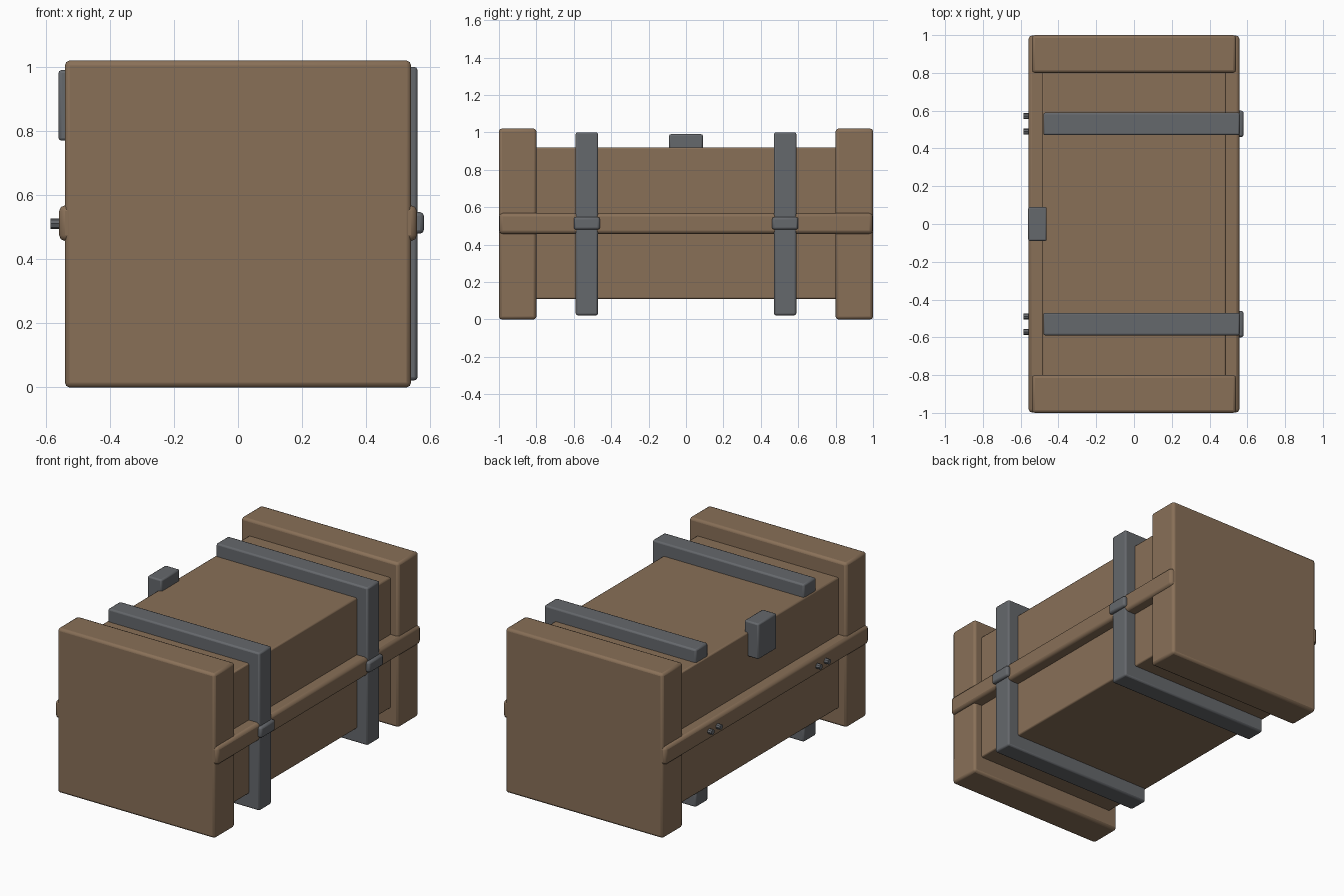
import bpy
import bmesh
import math

cube = bpy.data.objects.get("Cube")
if cube:
    bpy.data.objects.remove(cube, do_unlink=True)


def material(name, color):
    m = bpy.data.materials.new(name)
    m.use_nodes = True
    m.diffuse_color = color
    bsdf = next(n for n in m.node_tree.nodes if n.type == 'BSDF_PRINCIPLED')
    bsdf.inputs["Base Color"].default_value = color
    return m


WOOD = material("brown wood", (0.25, 0.162, 0.097, 1))
METAL = material("grey metal", (0.13, 0.138, 0.15, 1))


def extrude(name, profile, y0, y1, mat, bevel=0.012):
    """Extrude an x-z outline from y0 to y1 and round its edges."""
    bm = bmesh.new()
    face = bm.faces.new([bm.verts.new((x, y0, z)) for x, z in profile])
    new = bmesh.ops.extrude_face_region(bm, geom=[face])["geom"]
    verts = [v for v in new if isinstance(v, bmesh.types.BMVert)]
    bmesh.ops.translate(bm, verts=verts, vec=(0, y1 - y0, 0))
    bmesh.ops.recalc_face_normals(bm, faces=bm.faces)
    mesh = bpy.data.meshes.new(name)
    bm.to_mesh(mesh)
    bm.free()
    mesh.materials.append(mat)
    obj = bpy.data.objects.new(name, mesh)
    bpy.context.collection.objects.link(obj)
    mod = obj.modifiers.new("rounded edges", 'BEVEL')
    mod.width = bevel
    mod.segments = 2
    return obj


def box(name, x, y, z, mat, bevel=0.012):
    outline = [(x[0], z[0]), (x[1], z[0]), (x[1], z[1]), (x[0], z[1])]
    return extrude(name, outline, y[0], y[1], mat, bevel)


# Crate body
box("crate_body", (-0.487, 0.487), (-0.82, 0.82), (0.11, 0.92), WOOD, 0.008)

# Thick end blocks
for name, y in (("front", (-1, -0.8)), ("back", (0.8, 1))):
    box(name + "_end_block", (-0.54, 0.54), y, (0, 1.02), WOOD, 0.015)

# Seam rails along both sides
for name, s in (("left", 1), ("right", -1)):
    box(name + "_rail", sorted((s * 0.45, s * 0.558)), (-0.998, 0.998),
        (0.457, 0.568), WOOD, 0.018)

# Straps wrapping the top, the left side and the bottom, with clasps and pins
strap = [(-0.48, 0.022), (0.56, 0.022), (0.56, 1.0), (-0.48, 1.0),
         (-0.48, 0.9), (0.47, 0.9), (0.47, 0.13), (-0.48, 0.13)]
for name, y in (("front", -0.53), ("back", 0.53)):
    extrude(name + "_strap", strap, y - 0.06, y + 0.06, METAL, 0.01)
    box(name + "_clasp", (0.54, 0.58), (y - 0.07, y + 0.07),
        (0.48, 0.547), METAL, 0.012)
    for i, offset in enumerate((-0.041, 0.041)):
        bpy.ops.mesh.primitive_cylinder_add(
            vertices=8, radius=0.016, depth=0.05,
            location=(-0.56, y + offset, 0.511), rotation=(0, math.pi / 2, 0))
        pin = bpy.context.object
        pin.name = f"{name}_pin_{i + 1}"
        pin.data.materials.append(METAL)

# Hooked lid latch on the right side
latch = [(-0.56, 0.77), (-0.48, 0.77), (-0.48, 0.9), (-0.462, 0.9),
         (-0.462, 0.99), (-0.56, 0.99)]
extrude("lid_latch", latch, -0.09, 0.09, METAL, 0.012)

# Smooth the rounded edges only
bpy.ops.object.select_all(action='DESELECT')
for obj in bpy.context.collection.objects:
    if obj.type == 'MESH' and obj.data.materials and obj.data.materials[0] in (WOOD, METAL):
        obj.select_set(True)
        bpy.context.view_layer.objects.active = obj
bpy.ops.object.shade_smooth_by_angle(angle=math.radians(30))
